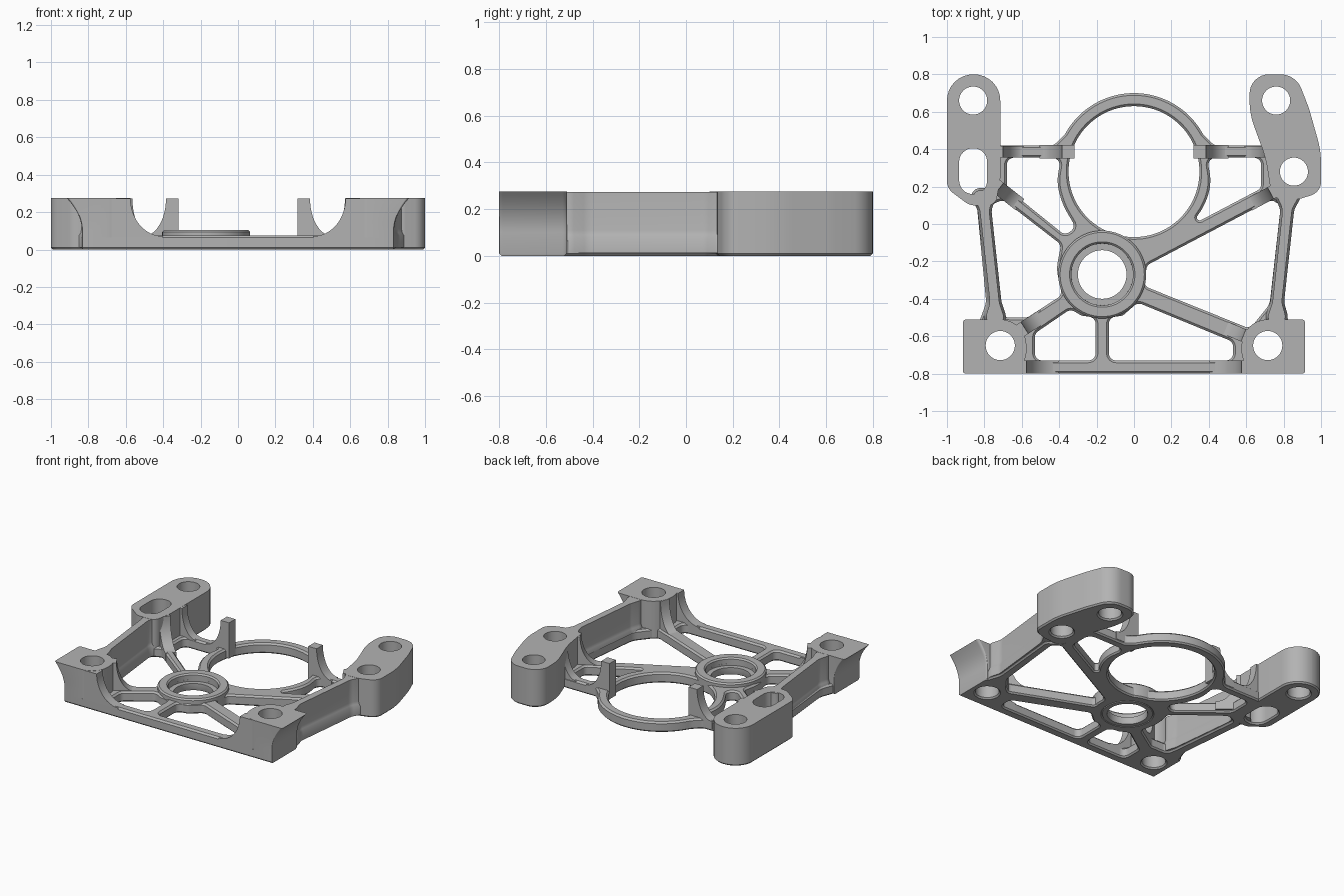
import bpy
import bmesh
import math
from mathutils import Vector

cube = bpy.data.objects.get("Cube")
if cube:
    bpy.data.objects.remove(cube, do_unlink=True)

TOP = 0.275
PLATE = 0.075
parts = []

metal = bpy.data.materials.new("plain grey")
metal.use_nodes = True
GREY = (0.45, 0.45, 0.45, 1)
metal.diffuse_color = GREY
metal.node_tree.nodes["Principled BSDF"].inputs["Base Color"].default_value = GREY


def finish(name, bm):
    bmesh.ops.recalc_face_normals(bm, faces=bm.faces)
    mesh = bpy.data.meshes.new(name)
    bm.to_mesh(mesh)
    bm.free()
    mesh.materials.append(metal)
    obj = bpy.data.objects.new(name, mesh)
    bpy.context.collection.objects.link(obj)
    parts.append(obj)
    return obj


def circle(x, y, r, n=48):
    return [Vector((x + r * math.cos(i * math.tau / n), y + r * math.sin(i * math.tau / n)))
            for i in range(n)]


def rounded(corners, radius=0.04, steps=8):
    """Polygon with true arcs at its corners; a corner may carry its own radius."""
    out = []
    n = len(corners)
    for i, c in enumerate(corners):
        b = Vector(c[:2])
        r = c[2] if len(c) > 2 else radius
        da = Vector(corners[i - 1][:2]) - b
        dc = Vector(corners[(i + 1) % n][:2]) - b
        half = da.angle(dc) / 2
        t = min(r / math.tan(half), 0.49 * da.length, 0.49 * dc.length)
        a, d, w = b + da.normalized() * t, b + dc.normalized() * t, math.sin(half)
        for k in range(steps + 1):
            s = k / steps
            u, v, q = (1 - s) ** 2, 2 * s * (1 - s) * w, s * s
            out.append((a * u + b * v + d * q) / (u + v + q))
    return out


def prism(name, outline, holes, levels):
    """Stack an outline with holes through (height, inset) levels and cap it."""
    bm = bmesh.new()
    caps = ([], [])
    for index, loop in enumerate([outline] + holes):
        area = sum(loop[i - 1].cross(p) for i, p in enumerate(loop))
        if (area > 0) == (index > 0):
            loop = loop[::-1]
        n = len(loop)
        rings = []
        for z, inset in levels:
            ring = []
            for i, p in enumerate(loop):
                d = (loop[(i + 1) % n] - loop[i - 1]).normalized()
                ring.append(bm.verts.new((p.x - d.y * inset, p.y + d.x * inset, z)))
            rings.append(ring)
        for low, high in zip(rings, rings[1:]):
            for i in range(n):
                bm.faces.new((low[i - 1], low[i], high[i], high[i - 1]))
        for cap, ring in zip(caps, (rings[0], rings[-1])):
            cap += [bm.edges.get((ring[i - 1], ring[i])) for i in range(n)]
    for cap in caps:
        bmesh.ops.triangle_fill(bm, use_beauty=True, edges=cap)
    return finish(name, bm)


def gusset(name, start, toward, width, reach, back):
    """Concave web sweeping from full height down to the plate."""
    start = Vector(start)
    along = (Vector(toward) - start).normalized()
    side = Vector((-along.y, along.x)) * width / 2
    low, high = PLATE - 0.003, TOP - 0.001
    profile = [(-back, 0.015), (-back, high)]
    for i in range(13):
        a = math.pi / 2 * i / 12
        profile.append((reach * (1 - math.cos(a)), high - (high - low) * math.sin(a)))
    profile.append((reach, 0.015))
    bm = bmesh.new()
    ends = []
    for s in (-1, 1):
        ends.append([bm.verts.new((*(start + along * d + side * s), z)) for d, z in profile])
        bm.faces.new(ends[-1])
    for i in range(len(profile)):
        bm.faces.new((ends[0][i - 1], ends[0][i], ends[1][i], ends[1][i - 1]))
    return finish(name, bm)


def flip(points, s, shift=0):
    return [(p[0] * s + shift, *p[1:]) for p in points]


RING = (0, 0.28)
HUB = (-0.17, -0.27)
EDGE = [(0, 0.01), (0.01, 0), (PLATE - 0.012, 0), (PLATE, 0.012)]
BLOCK = [(0, 0.01), (0.01, 0), (TOP, 0)]

# Ribbed base plate: outline with the large ring at the back
arc = [(0.42 * math.cos(math.radians(a)), RING[1] + 0.42 * math.sin(math.radians(a)), 0.4)
       for a in range(28, 153, 4)]
outline = rounded([(-0.81, -0.8), (0.81, -0.8), (0.83, -0.53), (0.795, -0.42, 0.1),
                   (0.845, 0.1), (0.75, 0.17), (0.75, 0.42), (0.43, 0.42, 0.05), *arc,
                   (-0.43, 0.42, 0.05), (-0.75, 0.42), (-0.75, 0.17), (-0.84, 0.1),
                   (-0.79, -0.42, 0.1), (-0.83, -0.53)])

# Openings between the ribs
rear_left = [(-0.68, 0.355), (-0.39, 0.355), (-0.415, 0.22, 0.4), (-0.38, 0.1, 0.4),
             (-0.31, -0.02), (-0.37, -0.06), (-0.68, 0.19)]
rear_right = [(0.68, 0.355), (0.39, 0.355), (0.415, 0.22, 0.4), (0.38, 0.1, 0.4),
              (0.3, -0.01, 0.02), (0.68, 0.19)]
side_left = [(-0.77, 0.1), (-0.70, 0.13), (-0.39, -0.11), (-0.415, -0.24, 0.2),
             (-0.385, -0.38), (-0.57, -0.5), (-0.70, -0.5), (-0.715, -0.43, 0.1)]
side_right = [(0.07, -0.22), (0.735, 0.13), (0.785, 0.1), (0.725, -0.43, 0.1),
              (0.62, -0.56), (0.05, -0.33)]
front_left = [(-0.205, -0.5), (-0.205, -0.73), (-0.53, -0.73), (-0.53, -0.585),
              (-0.34, -0.455), (-0.28, -0.49)]
front_right = [(-0.135, -0.5), (-0.135, -0.73), (0.53, -0.73), (0.53, -0.63),
               (0.02, -0.42), (-0.06, -0.49)]
windows = [rounded(w) for w in
           (rear_left, rear_right, side_left, side_right, front_left, front_right)]
bores = [circle(*RING, 0.35, 96), circle(*HUB, 0.165),
         circle(0.715, -0.65, 0.086), circle(-0.715, -0.65, 0.086)]
prism("base_plate", outline, windows + bores, EDGE)

# Bearing hub with a stepped bore
prism("hub", circle(*HUB, 0.235, 64), [circle(*HUB, 0.165, 64)],
      [(0, 0.01), (0.01, 0), (0.095, 0), (0.105, 0.01)])
prism("hub_step", circle(*HUB, 0.17, 64), [circle(*HUB, 0.13, 64)],
      [(0, 0.004), (0.01, 0), (0.05, 0)])

# Rear mounting blocks
slot = rounded([(-0.935, 0.16), (-0.785, 0.16), (-0.785, 0.405), (-0.935, 0.405)], 0.075)
prism("rear_right_block",
      rounded([(-1, 0.8, 0.143), (-1, 0.19, 0.08), (-0.88, 0.1, 0.08), (-0.74, 0.1, 0.05),
               (-0.715, 0.24, 0.1), (-0.715, 0.8, 0.143)]),
      [slot, circle(-0.86, 0.66, 0.075)], BLOCK)
prism("rear_left_block",
      rounded([(0.618, 0.8, 0.14), (0.865, 0.8, 0.12), (0.935, 0.62, 0.5), (1, 0.39, 0.5),
               (1, 0.17, 0.12), (0.89, 0.135, 0.05), (0.74, 0.12, 0.08), (0.705, 0.35, 0.6),
               (0.618, 0.59, 0.4)]),
      [circle(0.76, 0.66, 0.075), circle(0.855, 0.28, 0.075)], BLOCK)

for s, side in ((1, "left"), (-1, "right")):
    # Front corner block, flaring outwards towards the top
    block = prism(f"front_{side}_block",
                  rounded(flip([(0.915, -0.8, 0.015), (0.915, -0.51, 0.02),
                                (0.575, -0.51, 0.14), (0.575, -0.8, 0.12)], s)),
                  [circle(0.715 * s, -0.65, 0.078)],
                  BLOCK[:2] + [(0.1 + 0.175 * i / 10, 0) for i in range(11)])
    for v in block.data.vertices:
        if abs(v.co.x) > 0.8:
            rise = max(0, (v.co.z - 0.1) / 0.175) ** 2
            v.co.x = s * (0.8 + (abs(v.co.x) - 0.8) * (0.3 + 0.7 * rise))

    # Full-height side wall with a wider foot
    wall = [(0.9, 0.18), (0.845, 0.08), (0.79, -0.42), (0.825, -0.54), (0.70, -0.54),
            (0.74, -0.42), (0.795, 0.08), (0.75, 0.18)]
    prism(f"{side}_wall", rounded(flip(wall, s, 0.01 * (1 - s)), 0.1), [],
          [(0.012, -0.012), (PLATE, -0.012), (0.09, -0.004), (0.11, 0), (TOP - 0.001, 0)])

    # Upright prongs and webs blending the blocks into the rails
    gusset(f"{side}_prong", (0.385 * s, 0.387), (s, 0.387), 0.072, 0.12, 0.067)
    gusset(f"front_{side}_web", (0.575 * s, -0.765), (0, -0.765), 0.07, 0.17, 0.1)
    gusset(f"rear_{side}_web", (0.70 * s, 0.387), (0, 0.387), 0.062, 0.11, 0.04)

# Webs blending the blocks into the diagonal ribs
gusset("rear_right_diagonal_web", (-0.72, 0.19), (-0.35, -0.1), 0.075, 0.14, 0.05)
gusset("rear_left_diagonal_web", (0.73, 0.165), (0.2, -0.12), 0.07, 0.13, 0.05)
gusset("front_right_diagonal_web", (-0.585, -0.555), (-0.36, -0.41), 0.075, 0.12, 0.04)
gusset("front_left_diagonal_web", (0.585, -0.595), (0.04, -0.375), 0.07, 0.12, 0.04)

# Smooth the curved sides and keep the edges crisp
bpy.ops.object.select_all(action="DESELECT")
for obj in parts:
    obj.select_set(True)
bpy.context.view_layer.objects.active = parts[0]
bpy.ops.object.shade_smooth_by_angle(angle=math.radians(30))
